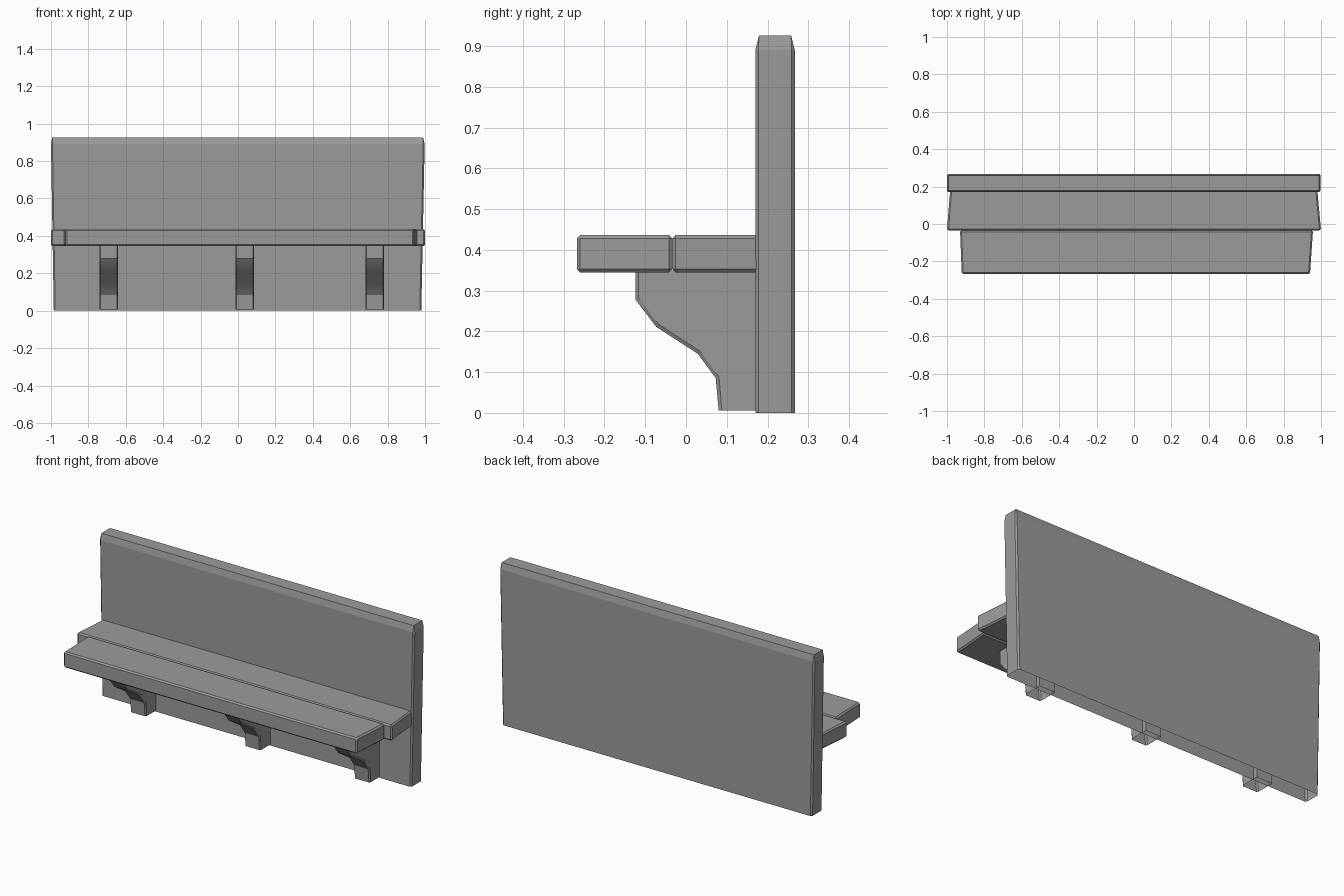
import bpy, bmesh

if "Cube" in bpy.data.objects:
    bpy.data.objects.remove(bpy.data.objects["Cube"])

grey = bpy.data.materials.new("dark_grey")
grey.diffuse_color = (0.33, 0.33, 0.33, 1)
grey.use_nodes = True
grey.node_tree.nodes["Principled BSDF"].inputs["Base Color"].default_value = grey.diffuse_color


def finish(name, bm):
    bmesh.ops.recalc_face_normals(bm, faces=bm.faces)
    mesh = bpy.data.meshes.new(name)
    bm.to_mesh(mesh)
    bm.free()
    mesh.materials.append(grey)
    obj = bpy.data.objects.new(name, mesh)
    bpy.context.collection.objects.link(obj)
    return obj


def bridge(bm, a, b, closed):
    n = len(a)
    for i in range(n if closed else n - 1):
        j = (i + 1) % n
        bm.faces.new((a[i], a[j], b[j], b[i]))


# tapered plank with chamfered edges; front/back are (x_left, x_right, y)
def plank(name, front, back, z0, z1, bevel=0.008, open_back=False):
    bm = bmesh.new()
    rings = []
    for x0, x1, y in (front, back):
        rings.append([bm.verts.new(p) for p in
                      ((x0, y, z0), (x1, y, z0), (x1, y, z1), (x0, y, z1))])
    bridge(bm, rings[0], rings[1], True)
    bm.faces.new(rings[0])
    rear = bm.faces.new(rings[1])
    if open_back:
        bm.faces.remove(rear)
    edges = [e for e in bm.edges if not e.is_boundary]
    bmesh.ops.recalc_face_normals(bm, faces=bm.faces)
    bmesh.ops.bevel(bm, geom=edges, offset=bevel, segments=1, affect='EDGES')
    return finish(name, bm)


plank("seat_front_plank", (-0.921, 0.941, -0.268), (-0.93, 0.957, -0.034), 0.345, 0.436)
plank("seat_rear_plank", (-1.0, 1.0, -0.034), (-0.983, 0.98, 0.18), 0.345, 0.436,
      open_back=True)

# backrest: chamfered rectangle rings tapering to the top, open underneath
bm = bmesh.new()
rings = []
for x0, x1, y0, y1, z, c in ((-0.985, 0.98, 0.17, 0.267, 0.0, 0.008),
                             (-1.0, 0.998, 0.17, 0.267, 0.89, 0.008),
                             (-0.993, 0.99, 0.179, 0.258, 0.926, 0.0)):
    rings.append([bm.verts.new((x, y, z)) for x, y in
                  ((x0 + c, y0), (x1 - c, y0), (x1, y0 + c), (x1, y1 - c),
                   (x1 - c, y1), (x0 + c, y1), (x0, y1 - c), (x0, y0 + c))])
for a, b in zip(rings, rings[1:]):
    bridge(bm, a, b, True)
bm.faces.new(rings[-1])
bmesh.ops.remove_doubles(bm, verts=bm.verts, dist=0.0005)
finish("backrest", bm)

# curved support brackets with chamfered front edges
PROFILE = [(-0.124, 0.35), (-0.124, 0.278), (-0.073, 0.211), (0.029, 0.145),
           (0.073, 0.085), (0.08, 0.006)]
INSET = [(-0.116, 0.35), (-0.116, 0.281), (-0.068, 0.218), (0.034, 0.152),
         (0.081, 0.088), (0.088, 0.006)]


def bracket(name, cx, half=0.05, c=0.006):
    bm = bmesh.new()
    rows = [[bm.verts.new((cx + dx, y, z)) for y, z in pts] for dx, pts in
            ((-half, INSET), (c - half, PROFILE), (half - c, PROFILE), (half, INSET))]
    for a, b in zip(rows, rows[1:]):
        bridge(bm, a, b, False)
    backs = []
    for row, dx in ((rows[0], -half), (rows[3], half)):
        back = [bm.verts.new((cx + dx, 0.195, z)) for z in (0.006, 0.35)]
        bm.faces.new(row + back)
        backs.append(back)
    bridge(bm, backs[0], backs[1], False)
    obj = finish(name, bm)
    bpy.ops.object.select_all(action='DESELECT')
    obj.select_set(True)
    bpy.context.view_layer.objects.active = obj
    bpy.ops.object.shade_smooth_by_angle()


for side, x in (("left", -0.691), ("middle", 0.036), ("right", 0.731)):
    bracket("bracket_" + side, x)
